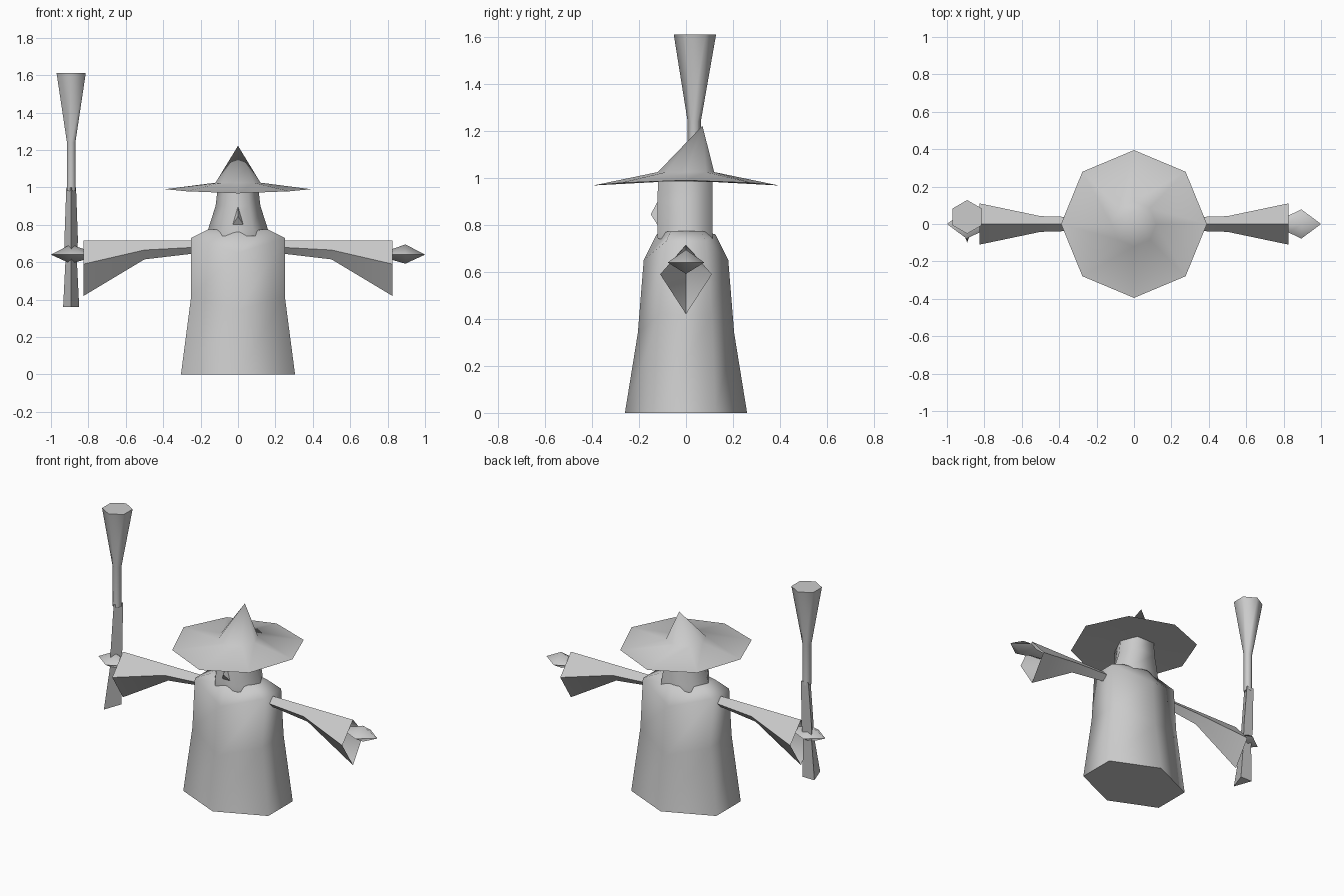
import bpy, bmesh, math

if "Cube" in bpy.data.objects:
    bpy.data.objects.remove(bpy.data.objects["Cube"])

grey = bpy.data.materials.new("plain_grey")
grey.diffuse_color = (0.6, 0.6, 0.6, 1)
grey.use_nodes = True
grey.node_tree.nodes["Principled BSDF"].inputs["Base Color"].default_value = grey.diffuse_color


def loft(name, rings, cap_start=True, cap_end=True):
    """Join rings of points; a ring with one point closes to a tip."""
    bm = bmesh.new()
    vs = [[bm.verts.new(p) for p in r] for r in rings]
    for a, b in zip(vs, vs[1:]):
        n = max(len(a), len(b))
        for i in range(n):
            j = (i + 1) % n
            if len(a) == 1:
                bm.faces.new((a[0], b[j], b[i]))
            elif len(b) == 1:
                bm.faces.new((a[i], a[j], b[0]))
            else:
                bm.faces.new((a[i], a[j], b[j], b[i]))
    for ring, cap in ((vs[0], cap_start), (vs[-1], cap_end)):
        if cap and len(ring) > 2:
            bm.faces.new(ring)
    bmesh.ops.recalc_face_normals(bm, faces=bm.faces)
    me = bpy.data.meshes.new(name)
    bm.to_mesh(me)
    bm.free()
    me.materials.append(grey)
    ob = bpy.data.objects.new(name, me)
    bpy.context.collection.objects.link(ob)
    bpy.ops.object.select_all(action='DESELECT')
    ob.select_set(True)
    bpy.context.view_layer.objects.active = ob
    bpy.ops.object.shade_smooth_by_angle(angle=math.radians(75))
    return ob


def robe_ring(a, b, c, z_side, z_front):
    return [(0, -c, z_front), (a, -b, z_side), (a, b, z_side),
            (0, c, z_front), (-a, b, z_side), (-a, -b, z_side)]


def ellipse(n, cx, cy, rx, ry, z, start=-90, droop=0):
    pts = []
    for i in range(n):
        t = math.radians(start + 360 * i / n)
        pts.append((cx + rx * math.cos(t), cy + ry * math.sin(t),
                    z - droop * math.sin(t) ** 2))
    return pts


# Six-sided robe
loft("robe", [robe_ring(.305, .125, .26, 0, 0),
              robe_ring(.25, .11, .205, .42, .34),
              robe_ring(.25, .085, .18, .73, .65),
              robe_ring(.16, .065, .125, .775, .76)])


# Head, flat at the back, with nose
def head_ring(w, front, z):
    return [(-w * .5, -front, z), (w * .5, -front, z), (w, 0, z),
            (w * .6, .113, z), (-w * .6, .113, z), (-w, 0, z)]


loft("head", [head_ring(.165, .12, .74), head_ring(.16, .122, .775),
              head_ring(.12, .122, .9), head_ring(.108, .118, 1.0)])
loft("nose", [[(-.035, -.115, .79), (.035, -.115, .79), (0, -.115, .91)],
              [(0, -.15, .845)]])

# Hat: drooping octagonal brim and backward-leaning point
loft("hat", [ellipse(8, 0, 0, .11, .11, .985),
             ellipse(8, 0, 0, .39, .395, .99, droop=.022),
             ellipse(8, 0, 0, .12, .12, 1.025),
             [(0, .07, 1.222)]])


# Kite-shaped sleeves with hollow cuffs, and hands
def kite(s, x, hw, top, mid, bottom):
    return [(s * x, 0, top), (s * x, hw, mid), (s * x, 0, bottom), (s * x, -hw, mid)]


for s, side in ((1, "left"), (-1, "right")):
    loft(side + "_sleeve", [kite(s, .22, .034, .715, .68, .648),
                            kite(s, .5, .042, .715, .665, .615),
                            kite(s, .825, .11, .715, .59, .42),
                            [(s * .55, 0, .66)]])
    loft(side + "_hand", [kite(s, .74, .035, .66, .64, .62),
                          kite(s, .825, .045, .67, .64, .612),
                          kite(s, .895, .078, .695, .64, .592),
                          [(s * 1.0, 0, .64)]])

# Staff: hexagonal flared head over a three-sided lower shaft
X = -.892
loft("staff_top", [ellipse(6, X, .035, .026, .027, .98),
                   ellipse(6, X, .035, .026, .028, 1.24),
                   ellipse(6, X, .038, .09, .09, 1.61)])


def tri(w, y_front, y_back, z):
    return [(X, y_front, z), (X + w, y_back, z), (X - w, y_back, z)]


loft("staff_shaft", [tri(.043, -.1, .02, .36), tri(.031, -.04, .03, .6),
                     tri(.036, -.03, .04, .72), tri(.026, 0, .058, 1.0)])
